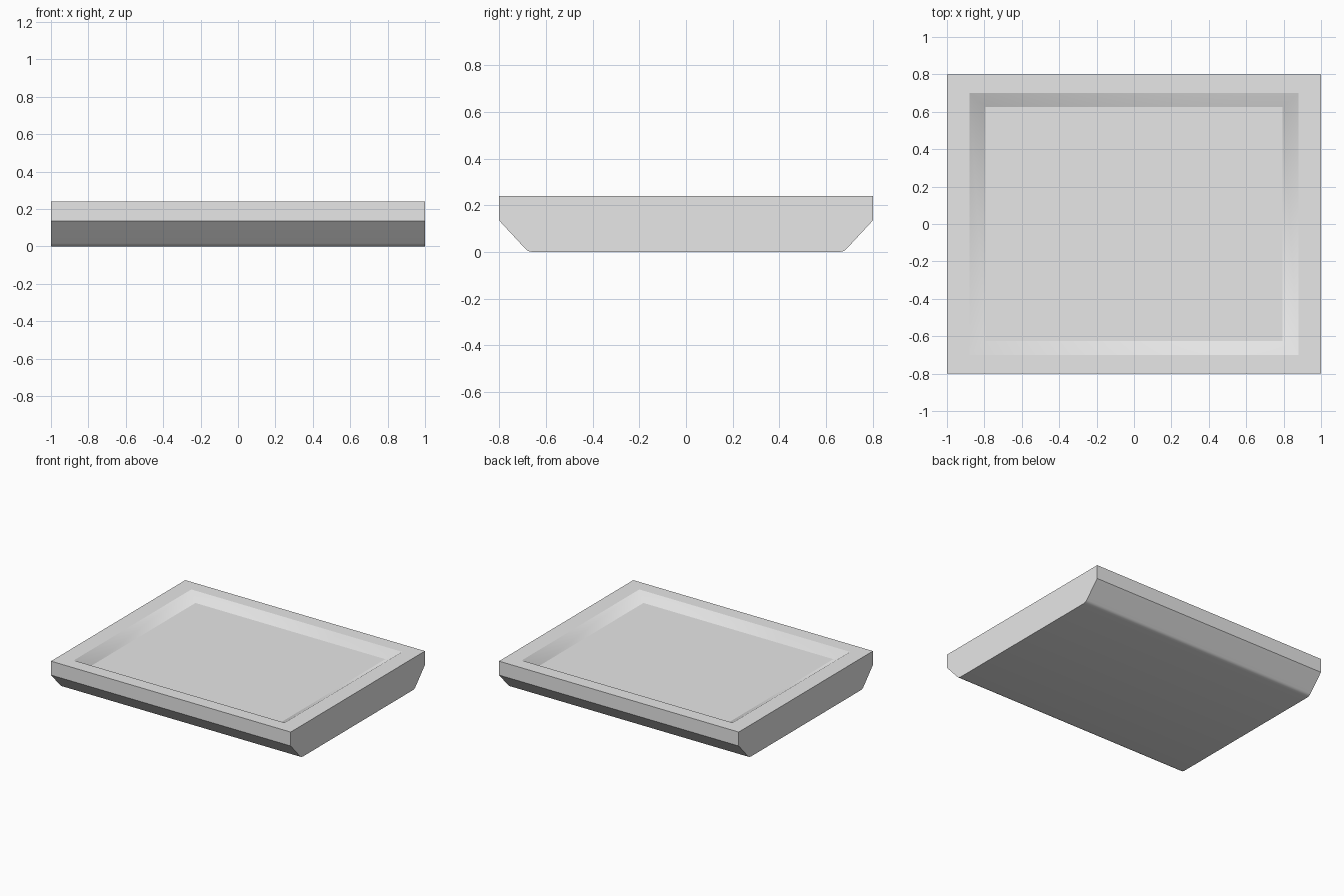
import bpy
import bmesh
from mathutils import Vector

cube = bpy.data.objects.get("Cube")
if cube:
    bpy.data.objects.remove(cube, do_unlink=True)

# Single grey material
grey = bpy.data.materials.new("light_grey")
grey.use_nodes = True
colour = (0.8, 0.8, 0.8, 1.0)
grey.diffuse_color = colour
grey.node_tree.nodes["Principled BSDF"].inputs["Base Color"].default_value = colour

HEIGHT = 0.24
FLOOR = 0.19

# Tray cross-section: upright lip, sloped flank, rounded underside edge
half = [(0.8, HEIGHT), (0.8, 0.135), (0.69, 0.016), (0.683, 0.009),
        (0.672, 0.003), (0.655, 0.0)]
profile = half + [(-y, z) for y, z in reversed(half)]

bm = bmesh.new()
end = bm.faces.new([bm.verts.new((-1, y, z)) for y, z in profile])
swept = bmesh.ops.extrude_face_region(bm, geom=[end])["geom"]
bmesh.ops.translate(bm, vec=(2, 0, 0),
                    verts=[g for g in swept if isinstance(g, bmesh.types.BMVert)])
bmesh.ops.recalc_face_normals(bm, faces=bm.faces)


def inset_to(face, half_x, half_y, z):
    """Inset a face and move its new rim to a given rectangle and height."""
    ring = bmesh.ops.inset_region(bm, faces=[face], thickness=0.05)["faces"]
    for v in face.verts:
        v.co = Vector((half_x if v.co.x > 0 else -half_x,
                       half_y if v.co.y > 0 else -half_y, z))
    return ring


# Flat rim, then the sloped walls down to the recessed floor
top = max(bm.faces, key=lambda f: f.calc_center_median().z)
inset_to(top, 0.88, 0.70, HEIGHT)
walls = set(inset_to(top, 0.793, 0.625, FLOOR))
bm.normal_update()

# Smooth shading, sharp at the hard edges, blended around the recess corners
for f in bm.faces:
    f.smooth = True
for e in bm.edges:
    wall_corner = all(f in walls for f in e.link_faces)
    e.smooth = wall_corner or e.calc_face_angle(0) < 0.38

mesh = bpy.data.meshes.new("tray")
bm.to_mesh(mesh)
bm.free()
mesh.materials.append(grey)
tray = bpy.data.objects.new("tray", mesh)
bpy.context.collection.objects.link(tray)
